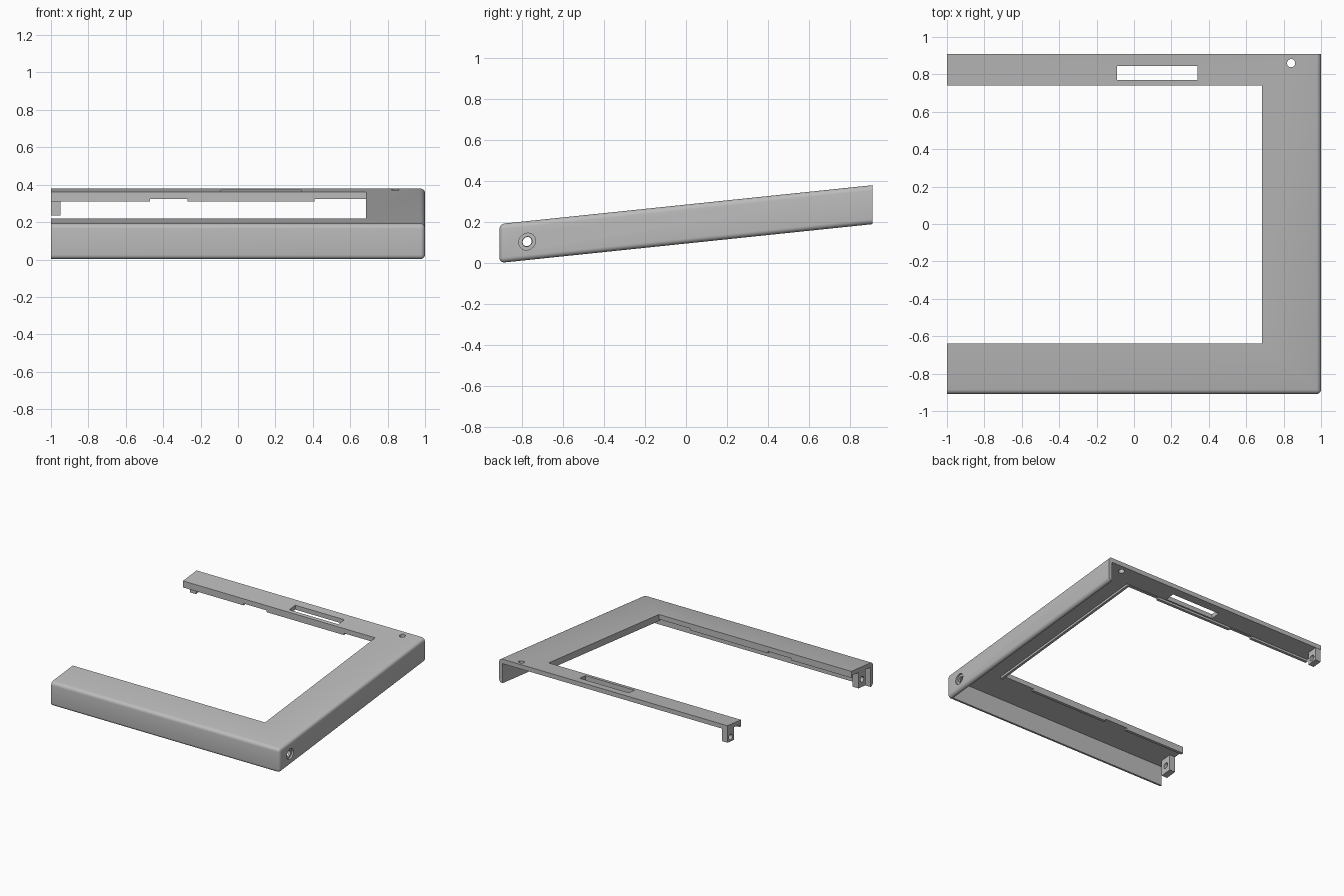
import bpy, bmesh, math
from mathutils import Matrix, Vector

if "Cube" in bpy.data.objects:
    bpy.data.objects.remove(bpy.data.objects["Cube"], do_unlink=True)

HALF_DEPTH, HEIGHT, SLOPE = 0.91, 0.19, 0.104
WALL, PLATE = 0.03, 0.035
IN_X, IN_FRONT, IN_BACK = 0.685, -0.64, 0.74     # edges of the central opening

grey = bpy.data.materials.new("neutral grey")
grey.use_nodes = True
colour = (0.5, 0.5, 0.5, 1)
grey.diffuse_color = colour
grey.node_tree.nodes["Principled BSDF"].inputs["Base Color"].default_value = colour


def finish(name, bm):
    """Tilt the geometry along the depth and link it as an object."""
    for v in bm.verts:
        v.co.z += (v.co.y + HALF_DEPTH) * SLOPE
    bmesh.ops.recalc_face_normals(bm, faces=bm.faces)
    mesh = bpy.data.meshes.new(name)
    bm.to_mesh(mesh)
    bm.free()
    mesh.materials.append(grey)
    obj = bpy.data.objects.new(name, mesh)
    bpy.context.collection.objects.link(obj)
    return obj


def box(name, x, y, z, bevel_rule=None, radius=0.025):
    bm = bmesh.new()
    bmesh.ops.create_cube(bm, size=1)
    for v in bm.verts:
        v.co = Vector([a[0] if c < 0 else a[1] for a, c in zip((x, y, z), v.co)])
    if bevel_rule:
        edges = [e for e in bm.edges if bevel_rule((e.verts[0].co + e.verts[1].co) / 2)]
        bmesh.ops.bevel(bm, geom=edges, offset=radius, segments=5,
                        profile=0.5, affect='EDGES')
    return finish(name, bm)


def cylinder(name, centre, r1, r2, length, axis):
    bm = bmesh.new()
    turn = Matrix.Rotation(math.pi / 2, 4, 'Y') if axis == 'X' else Matrix()
    bmesh.ops.create_cone(bm, cap_ends=True, segments=32, radius1=r1, radius2=r2,
                          depth=length, matrix=Matrix.Translation(centre) @ turn)
    return finish(name, bm)


def cut(obj, cutters):
    """Subtract the cutters, keep the result and drop the helpers."""
    for c in cutters:
        c.hide_render = True
        mod = obj.modifiers.new(c.name, 'BOOLEAN')
        mod.operation, mod.solver, mod.object = 'DIFFERENCE', 'EXACT', c
    bpy.context.view_layer.update()
    deps = bpy.context.evaluated_depsgraph_get()
    mesh = bpy.data.meshes.new_from_object(obj.evaluated_get(deps))
    obj.modifiers.clear()
    obj.data = mesh
    for c in cutters:
        bpy.data.objects.remove(c, do_unlink=True)


# Rounded outer edges: front and right faces, plus the corner between them
def outer_edge(m):
    front, right = m.y < -HALF_DEPTH + 0.01, m.x > 0.99
    level = m.z < 0.01 or m.z > HEIGHT - 0.01
    return (front and right) or ((front or right) and level)


# Hollow C-shaped cover, open below, behind and at the far ends
frame = box("frame_shell", (-1, 1), (-HALF_DEPTH, HALF_DEPTH), (0, HEIGHT), outer_edge)
cut(frame, [
    box("cavity", (-1.1, 1 - WALL), (-HALF_DEPTH + WALL, 1.1), (-0.1, HEIGHT - PLATE)),
    box("opening", (-1.2, IN_X), (IN_FRONT, IN_BACK), (-0.2, 0.4)),
    box("slot", (-0.09, 0.34), (0.77, 0.845), (0, 0.3)),
    cylinder("top_hole", (0.84, 0.86, 0.17), 0.022, 0.022, 0.2, 'Z'),
    cylinder("side_hole", (0.98, -0.775, 0.09), 0.024, 0.024, 0.15, 'X'),
    cylinder("side_recess", (1.0, -0.775, 0.09), 0.041, 0.041, 0.028, 'X'),
])
parts = [frame]

# Stepped lips hanging below the opening's edges
LIP, LIP_TOP = 0.02, HEIGHT - 0.01
spans = [("end", -1, -0.47, 0.052), ("notch", -0.47, -0.27, 0.038),
         ("middle", -0.27, 0.41, 0.052), ("corner", 0.41, IN_X, 0.038)]
for side, y0, y1 in (("front", IN_FRONT - LIP, IN_FRONT), ("back", IN_BACK, IN_BACK + LIP)):
    for label, x0, x1, drop in spans:
        parts.append(box(f"{side}_lip_{label}", (x0, x1), (y0, y1),
                         (HEIGHT - drop, LIP_TOP)))
parts.append(box("right_lip", (IN_X, IN_X + LIP), (IN_FRONT - LIP, IN_BACK + LIP),
                 (HEIGHT - 0.052, LIP_TOP)))

# Drilled joining tabs at the two open ends
for side, y0, y1, z0 in (("front", -0.82, -0.73, 0.03), ("back", 0.83, 0.908, 0.055)):
    tab = box(f"{side}_tab", (-1, -0.95), (y0, y1), (z0, HEIGHT - 0.015))
    cut(tab, [cylinder("tab_hole", (-0.97, (y0 + y1) / 2, 0.09), 0.022, 0.022, 0.2, 'X')])
    parts.append(tab)

bpy.ops.object.select_all(action='DESELECT')
for p in parts:
    p.select_set(True)
bpy.context.view_layer.objects.active = frame
bpy.ops.object.shade_smooth_by_angle(angle=math.radians(30))
